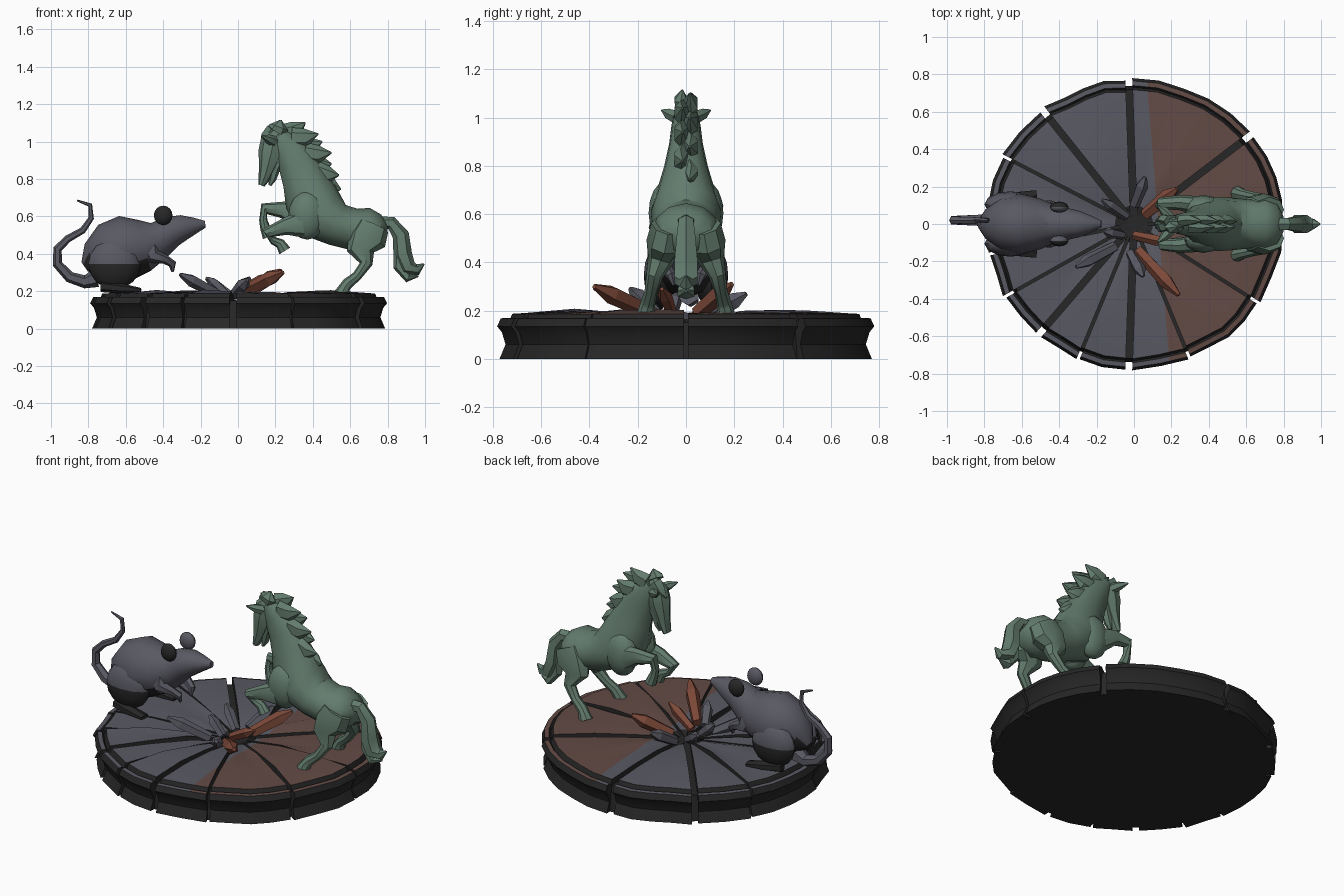
import bpy, bmesh, math, random
from mathutils import Vector
random.seed(4)

def mat(name, c):
    m = bpy.data.materials.new(name)
    m.diffuse_color = (*c, 1)
    return m

GREEN = mat("horse green", (0.125, 0.2, 0.155))
GREY = mat("slate grey", (0.10, 0.10, 0.125))
BROWN = mat("earth brown", (0.125, 0.07, 0.06))
DARK = mat("charcoal", (0.02, 0.02, 0.02))
RED = mat("rust red", (0.2, 0.065, 0.04))

def finish(bm, name, mats, angle=35):
    bmesh.ops.recalc_face_normals(bm, faces=bm.faces)
    me = bpy.data.meshes.new(name)
    bm.to_mesh(me)
    bm.free()
    for m in mats:
        me.materials.append(m)
    ob = bpy.data.objects.new(name, me)
    bpy.context.collection.objects.link(ob)
    if angle:
        bpy.ops.object.select_all(action='DESELECT')
        ob.select_set(True)
        bpy.context.view_layer.objects.active = ob
        bpy.ops.object.shade_smooth_by_angle(angle=math.radians(angle))
    return ob

def tube(name, pts, mats, n=8, rule=None, angle=35):
    """Loft ellipses along points (x, y, z, radius[, side radius])."""
    bm = bmesh.new()
    P = [Vector(p[:3]) for p in pts]
    rings = []
    for i, p in enumerate(pts):
        t = (P[min(i + 1, len(P) - 1)] - P[max(i - 1, 0)]).normalized()
        ref = Vector((1, 0, 0)) if abs(t.y) > 0.9 else Vector((0, 1, 0))
        side = (ref - t * ref.dot(t)).normalized()
        up = t.cross(side)
        a, b = p[3], p[-1]
        rings.append([bm.verts.new(P[i] + up * a * math.cos(k * math.tau / n)
                                   + side * b * math.sin(k * math.tau / n)) for k in range(n)])
    for r, q in zip(rings, rings[1:]):
        for k in range(n):
            bm.faces.new((r[k], r[k - 1], q[k - 1], q[k]))
    bm.faces.new(rings[0])
    bm.faces.new(rings[-1])
    if rule:
        for f in bm.faces:
            f.material_index = rule(f.calc_center_median())
    return finish(bm, name, mats, angle)

def blob(name, c, s, mats, rule=None):
    bm = bmesh.new()
    bmesh.ops.create_uvsphere(bm, u_segments=12, v_segments=8, radius=1)
    for v in bm.verts:
        v.co = Vector(c) + Vector(a * b for a, b in zip(v.co, s))
    if rule:
        for f in bm.faces:
            f.material_index = rule(f.calc_center_median())
    return finish(bm, name, mats)

# ---- cracked stone base: wedges around a dark core
tube("base_core", [(0, 0, 0, .74), (0, 0, .15, .72)], [DARK], 40)
PROFILE = [(.04, .003), (.775, 0), (.75, .06), (.765, .11), (.785, .135), (.77, .168), (.745, .17),
           (.735, .155), (.722, .187), (.5, .195), (.28, .187), (.1, .165), (.04, .15)]
CRACKS = [-68, -33, 0, 38, 92, 128, 152, 192, 210, 230, 248, 268, 292]
WIDE = {92, 128, 268, 230, 38}
for i, (a0, a1) in enumerate(zip(CRACKS, CRACKS[1:])):
    bm = bmesh.new()
    n = max(2, round((a1 - a0) / 10))
    lift = random.uniform(-.006, .006)
    cols = []
    for k in range(n + 1):
        jr = random.uniform(-.012, .008)
        col = []
        for r, z in PROFILE:
            g = [math.asin(min((.018 if a in WIDE else .008) / r, .45)) for a in (a0, a1)]
            s, e = math.radians(a0) + g[0], math.radians(a1) - g[1]
            a = s + (e - s) * k / n
            rr = r + jr * (r > .6)
            if .15 < r < .72 and z > .1:
                z += lift + random.uniform(-.008, .008)
            col.append(bm.verts.new((rr * math.cos(a) * 1.015, rr * math.sin(a) * .99, z)))
        cols.append(col)
    m = len(PROFILE)
    tops = bm.faces.layers.int.new("top")
    for c, d in zip(cols, cols[1:]):
        for j in range(m):
            f = bm.faces.new((c[j], c[j - 1], d[j - 1], d[j]))
            f[tops] = int(j in (5, 6, 9, 10, 11)) if j != 5 else 0
    bm.faces.new(cols[0])
    bm.faces.new(cols[-1])
    # split the top into grey and brown along x = 0.13
    bmesh.ops.bisect_plane(bm, geom=bm.verts[:] + bm.edges[:] + bm.faces[:],
                           plane_co=(.13, 0, 0), plane_no=(1, .08, 0))
    for f in bm.faces:
        c = f.calc_center_median()
        f.material_index = (2 if c.x + .08 * c.y > .13 else 1) if f[tops] else 0
    finish(bm, f"base_wedge_{i}", [DARK, GREY, BROWN], 25)

# ---- broken shards thrown up at the centre
SHARDS = [((.02, -.14, .19), (.24, -.38, .30), .04, RED), ((.06, .05, .19), (.23, .19, .31), .04, RED),
          ((.0, -.06, .19), (.18, -.1, .29), .03, RED), ((-.1, -.12, .18), (-.31, -.23, .29), .035, GREY),
          ((-.04, .04, .18), (-.17, .13, .27), .03, GREY), ((-.06, -.06, .18), (-.16, -.04, .27), .03, GREY),
          ((.0, .1, .18), (.06, .25, .27), .035, GREY), ((-.02, -.15, .18), (.05, -.28, .26), .035, GREY)]
for i, (a, b, r, m) in enumerate(SHARDS):
    a, b = Vector(a), Vector(b)
    tube(f"shard_{i}", [(*a, r * .8), (*a.lerp(b, .7), r), (*b, r * .3)], [m], 5, angle=10)

# ---- rat
low = lambda c: int(c.z < .35 + .1 * (-.6 - c.x) and c.x < -.42)
RAT = [GREY, DARK]
tube("rat_body", [(-.82, 0, .33, .03), (-.77, 0, .365, .10, .09), (-.69, 0, .405, .16, .15),
                  (-.6, 0, .43, .175, .16), (-.5, 0, .445, .14, .135), (-.42, 0, .475, .10, .1),
                  (-.355, 0, .52, .085, .085), (-.29, 0, .54, .068, .07), (-.23, 0, .55, .043, .045),
                  (-.175, 0, .558, .018)], RAT, 12, low)
tube("rat_tail", [(-.76, .01, .27, .05), (-.82, .02, .25, .035), (-.9, .02, .275, .03), (-.965, .02, .345, .026),
                  (-.965, .02, .425, .024), (-.91, .02, .48, .02), (-.83, .02, .525, .018), (-.785, .02, .59, .015),
                  (-.79, .02, .66, .012), (-.86, .02, .685, .005)], [GREY], 6)
for s, side in ((-1, "right"), (1, "left")):
    blob(f"rat_haunch_{side}", (-.66, .105 * s, .345), (.14, .07, .135), RAT, low)
    tube(f"rat_foot_{side}", [(-.73, .12 * s, .225, .03), (-.63, .14 * s, .215, .028, .035),
                              (-.52, .15 * s, .205, .012, .035)], [DARK], 6)
    tube(f"rat_arm_{side}", [(-.47, .06 * s, .44, .06), (-.45, .09 * s, .385, .042), (-.39, .08 * s, .37, .025),
                             (-.35, .06 * s, .345, .022), (-.35, .05 * s, .305, .008)], [GREY], 6)
    blob(f"rat_ear_{side}", (-.40, .09 * s, .605), (.05, .03, .052), RAT,
         lambda c, s=s: int(c.y * s > .09))

# ---- rearing horse
H = [GREEN]
tube("horse_body", [(.215, 0, 1.03, .05, .045), (.265, 0, .97, .085, .06), (.315, 0, .89, .105, .07),
                    (.355, 0, .80, .12, .09), (.39, 0, .70, .145, .12), (.44, 0, .61, .15, .145),
                    (.53, 0, .555, .115, .14), (.62, 0, .53, .112, .13), (.70, 0, .525, .12, .14),
                    (.765, 0, .525, .085, .11), (.80, 0, .525, .03, .04)], H, 12)
tube("horse_head", [(.225, 0, 1.06, .03), (.19, 0, 1.0, .07, .052), (.178, 0, .94, .07, .056),
                    (.16, 0, .87, .05, .042), (.142, 0, .81, .033, .036), (.125, 0, .765, .018, .03)], H, 8)
tube("horse_jaw", [(.225, 0, .93, .045, .045), (.2, 0, .86, .028, .03), (.185, 0, .80, .02, .025),
                   (.17, 0, .765, .008, .015)], H, 6)
tube("horse_tail", [(.75, 0, .56, .04), (.82, 0, .565, .035, .035), (.87, 0, .50, .045, .045),
                    (.88, 0, .40, .05, .055), (.91, 0, .325, .045, .055), (.96, 0, .315, .03, .03),
                    (.995, 0, .345, .004)], H, 6)
tube("horse_tail_tuft", [(.87, 0, .42, .04), (.86, 0, .33, .03), (.91, 0, .27, .025, .04),
                         (.965, 0, .28, .004)], H, 6)
# mane: flat locks from the crest, sweeping back
LOCKS = [(.20, 1.05, .12, .98), (.21, 1.06, .23, 1.115), (.25, 1.04, .36, 1.10), (.29, 1.02, .43, 1.04),
         (.33, .97, .45, 1.0), (.36, .94, .50, .94), (.39, .89, .50, .88), (.42, .84, .54, .82), (.45, .78, .55, .745)]
for i, (x, z, tx, tz) in enumerate(LOCKS):
    y = .015 * (-1) ** i
    tube(f"mane_lock_{i}", [(x, y, z, .055, .035), ((x + tx) / 2, y * 1.5, (z + tz) / 2 - .01, .05, .03),
                            (tx, y, tz, .004)], H, 6)
for s, side in ((-1, "right"), (1, "left")):
    tube(f"horse_ear_{side}", [(.19, .035 * s, 1.0, .03), (.16, .07 * s, 1.015, .024),
                               (.125, .1 * s, 1.03, .004)], H, 6)
    blob(f"horse_shoulder_{side}", (.37, .085 * s, .605), (.10, .07, .13), H)
    tube(f"hind_leg_{side}", [(.72, .075 * s, .55, .09, .07), (.69, .09 * s, .48, .105, .075),
                              (.655, .105 * s, .41, .072, .055), (.685, .13 * s, .345, .034, .035),
                              (.635, .145 * s, .28, .026, .027), (.585, .155 * s, .24, .03, .03),
                              (.57, .16 * s, .22, .03, .032), (.555, .165 * s, .185, .042, .038)], H, 8)
    if s > 0:
        leg = [(.33, .1, .6, .075, .05), (.24, .115, .635, .045, .04), (.14, .11, .64, .032), (.135, .1, .58, .022),
               (.145, .1, .54, .027), (.165, .1, .49, .034)]
    else:
        leg = [(.34, -.1, .56, .075, .05), (.25, -.115, .545, .045, .04), (.155, -.11, .51, .032),
               (.19, -.1, .47, .022), (.225, -.1, .455, .027), (.25, -.1, .415, .034)]
    tube(f"fore_leg_{side}", leg, H, 8)
